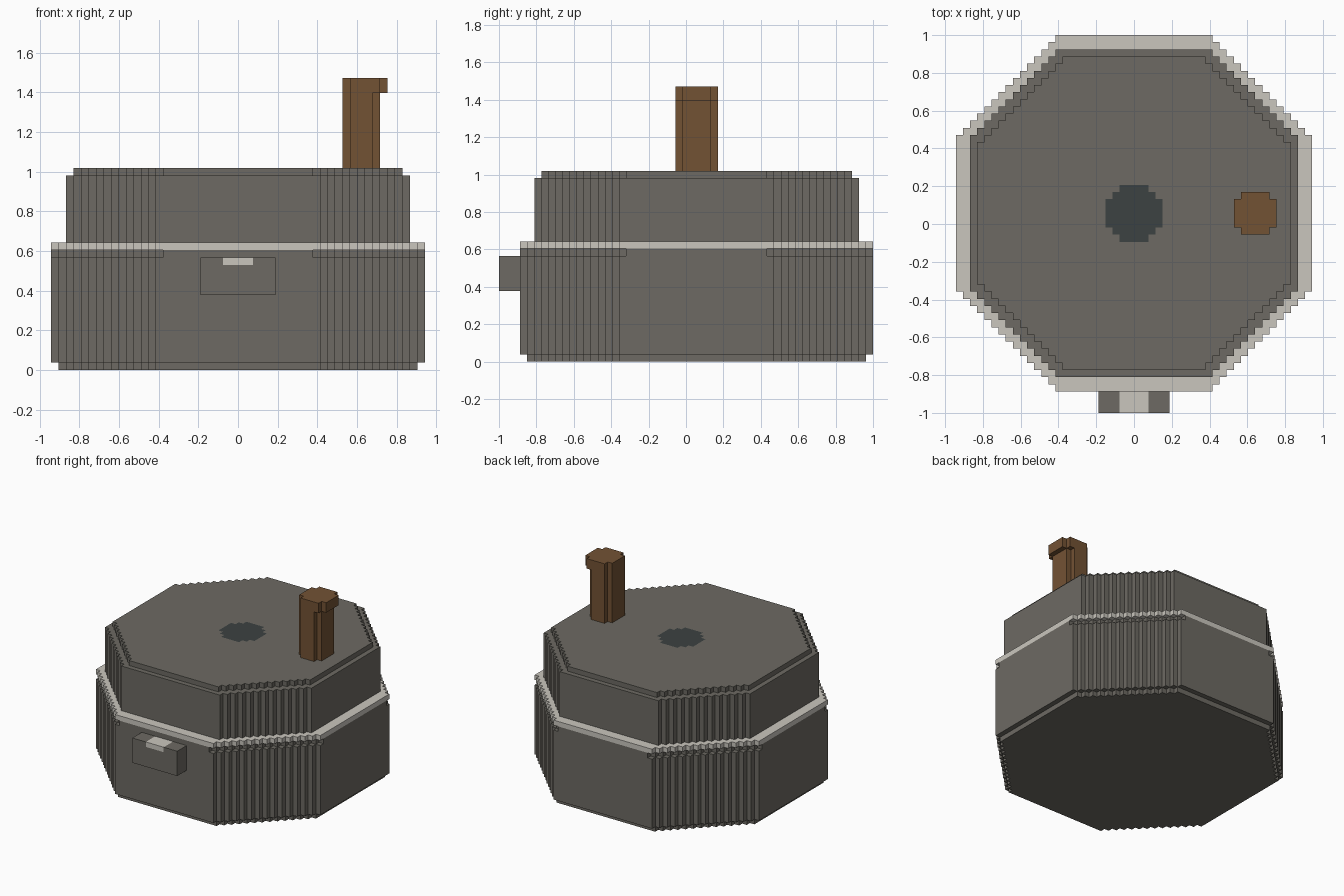
import bpy, bmesh

if "Cube" in bpy.data.objects:
    bpy.data.objects.remove(bpy.data.objects["Cube"])

U = 2 / 53          # one block unit


def material(name, rgb):
    m = bpy.data.materials.new(name)
    m.diffuse_color = (*rgb, 1)
    m.use_nodes = True
    m.node_tree.nodes["Principled BSDF"].inputs["Base Color"].default_value = m.diffuse_color
    return m


GREY = material("warm grey", (0.153, 0.144, 0.125))
LIGHT = material("pale trim", (0.59, 0.565, 0.515))
BROWN = material("wood brown", (0.171, 0.084, 0.034))
DARK = material("dark slate", (0.045, 0.054, 0.054))


def finish(name, bm, mat):
    """Scale block units to the scene and link the object."""
    bmesh.ops.remove_doubles(bm, verts=bm.verts, dist=1e-4)
    for v in bm.verts:
        v.co = (v.co.x * U, (v.co.y + 1.5) * U, v.co.z * U)
    me = bpy.data.meshes.new(name)
    bm.to_mesh(me)
    bm.free()
    me.materials.append(mat)
    ob = bpy.data.objects.new(name, me)
    bpy.context.collection.objects.link(ob)
    return ob


def face(bm, pts):
    bm.faces.new([bm.verts.new(p) for p in pts])


def outline(r, f):
    """Stepped octagon: reach r, half flat side f, counter-clockwise."""
    quarter = []
    for i in range(r - f):
        quarter += [(r - i, f + i), (r - i - 1, f + i)]
    quarter.append((f, r))
    pts = []
    for _ in range(4):
        pts += quarter
        quarter = [(-y, x) for x, y in quarter]
    return pts


def wall(bm, shape, z0, z1):
    pts = outline(*shape)
    for (ax, ay), (bx, by) in zip(pts, pts[1:] + pts[:1]):
        face(bm, [(ax, ay, z0), (bx, by, z0), (bx, by, z1), (ax, ay, z1)])


def half_width(shape, row):
    if shape is None:
        return 0
    r, f = shape
    a = max(abs(row), abs(row + 1))
    return 0 if a > r else min(r, f + r - a)


def ledge(bm, z, big, small, up):
    """Flat step between two stepped octagons, laid in rows."""
    def strip(x0, x1, j):
        q = [(x0, j, z), (x1, j, z), (x1, j + 1, z), (x0, j + 1, z)]
        face(bm, q if up else q[::-1])
    for j in range(-big[0], big[0]):
        wb, ws = half_width(big, j), half_width(small, j)
        if ws == 0:
            strip(-wb, wb, j)
        elif wb > ws:
            strip(-wb, -ws, j)
            strip(ws, wb, j)


def shell(name, mat, walls=(), ledges=()):
    bm = bmesh.new()
    for w in walls:
        wall(bm, *w)
    for l in ledges:
        ledge(bm, *l)
    return finish(name, bm, mat)


def prism(name, mat, pts, axis, a, b):
    """Extrude a profile along z, or along y for an x-z profile."""
    bm = bmesh.new()
    put = (lambda p, d: (p[0], p[1], d)) if axis == "z" else (lambda p, d: (p[0], d, p[1]))
    f = bm.faces.new([bm.verts.new(put(p, a)) for p in pts])
    ext = bmesh.ops.extrude_face_region(bm, geom=[f], use_keep_orig=True)
    for v in ext["geom"]:
        if isinstance(v, bmesh.types.BMVert):
            v.co = put((v.co.x, v.co.y if axis == "z" else v.co.z), b)
    bmesh.ops.recalc_face_normals(bm, faces=bm.faces)
    return finish(name, bm, mat)


# Stepped octagon sections
FOOT, BODY, NECK = (24, 11), (25, 11), (25, 10)
LID, LID_TOP, HUB = (23, 11), (22, 10), (4, 2)

# Lower drum with inset foot and notched neck
shell("lower_drum", GREY,
      [(FOOT, 0, 1), (BODY, 1, 15), (NECK, 15, 16)],
      [(0, FOOT, None, False), (1, BODY, FOOT, False), (15, BODY, NECK, True)])

# Pale rim band
shell("rim_band", LIGHT, [(BODY, 16, 17)],
      [(16, BODY, NECK, False), (17, BODY, LID, True)])

# Lid with stepped top edge, and the flush hub in its centre
shell("lid", GREY, [(LID, 17, 26), (LID_TOP, 26, 27)],
      [(26, LID, LID_TOP, True), (27, LID_TOP, HUB, True)])
shell("hub", DARK, [], [(27, HUB, None, True)])


def notched(x0, x1, y):
    """Rectangle with one block missing at each corner."""
    return [(x0 + 1, -y), (x1 - 1, -y), (x1 - 1, 1 - y), (x1, 1 - y),
            (x1, y - 1), (x1 - 1, y - 1), (x1 - 1, y), (x0 + 1, y),
            (x0 + 1, y - 1), (x0, y - 1), (x0, 1 - y), (x0 + 1, 1 - y)]


# Wooden crank handle
prism("handle_post", BROWN, notched(14, 19, 3), "z", 27, 37)
prism("handle_cap", BROWN, notched(14, 20, 3), "z", 37, 39)

# Front latch with a pale insert
prism("latch", GREY, [(-5, 10), (5, 10), (5, 15), (2, 15), (2, 14),
                      (-2, 14), (-2, 15), (-5, 15)], "y", -28, -25)
prism("latch_insert", LIGHT, [(-2, 14), (2, 14), (2, 15), (-2, 15)], "y", -28, -25)
